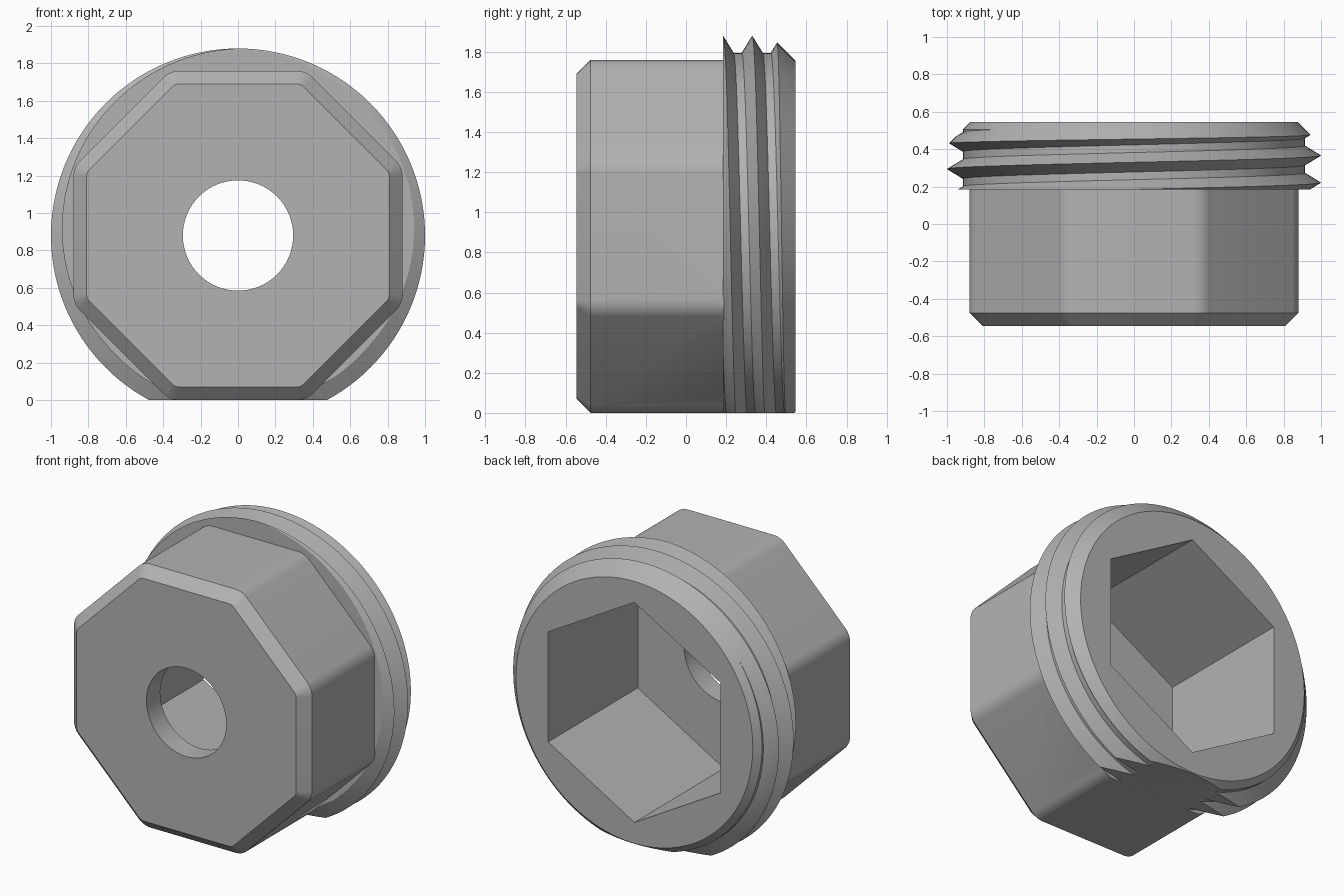
import bpy, bmesh, math
from math import sin, cos, pi, tau

if "Cube" in bpy.data.objects:
    bpy.data.objects.remove(bpy.data.objects["Cube"], do_unlink=True)

AXIS_Z = 0.88                      # height of the plug's axis, which runs along y
PITCH, ROOT, CREST = 0.145, 0.915, 1.0
THREAD_START, THREAD_END = 0.185, 0.545

grey = bpy.data.materials.new("plain grey")
grey.use_nodes = True
colour = (0.45, 0.45, 0.45, 1)
grey.diffuse_color = colour
grey.node_tree.nodes["Principled BSDF"].inputs["Base Color"].default_value = colour


def finish(bm, name):
    bmesh.ops.recalc_face_normals(bm, faces=bm.faces[:])
    me = bpy.data.meshes.new(name)
    bm.to_mesh(me)
    bm.free()
    me.materials.append(grey)
    ob = bpy.data.objects.new(name, me)
    bpy.context.collection.objects.link(ob)
    return ob


def loft(name, rings):
    """Closed solid through rings of (y, [(x, z), ...]) around the axis."""
    bm = bmesh.new()
    loops = [[bm.verts.new((x, y, z + AXIS_Z)) for x, z in pts] for y, pts in rings]
    n = len(loops[0])
    for a, b in zip(loops, loops[1:]):
        for i in range(n):
            j = (i + 1) % n
            bm.faces.new((a[i], a[j], b[j], b[i]))
    bm.faces.new(loops[0])
    bm.faces.new(loops[-1])
    return finish(bm, name)


def circle(r, n):
    return [(r * sin(tau * i / n), r * cos(tau * i / n)) for i in range(n)]


def rounded_octagon(inner, r, steps=6):
    """Octagon whose corner arcs of radius r sit around an octagon of apothem inner."""
    pts = []
    for k in range(8):
        mid = (k + 0.5) * pi / 4
        d = inner / cos(pi / 8)
        for s in range(steps + 1):
            a = mid + (s / steps - 0.5) * pi / 4
            pts.append((d * sin(mid) + r * sin(a), d * cos(mid) + r * cos(a)))
    return pts


def helical_thread(name, n=128, turns=6):
    """Overlong solid screw thread, trimmed later."""
    bm = bmesh.new()
    cols = []
    for j in range(n):
        f = j / n
        col = []
        for k in range(turns):
            for off, r in ((-0.052, ROOT), (0, CREST), (0.052, ROOT)):
                y = THREAD_START + PITCH * (k - 2 + f) + off
                col.append(bm.verts.new((r * sin(tau * f), y, AXIS_Z + r * cos(tau * f))))
        cols.append(col)
    for j in range(n):
        a, b = cols[j], cols[(j + 1) % n]
        shift = 3 if j == n - 1 else 0
        for i in range(len(a) - 1):
            if i + 1 + shift < len(b):
                bm.faces.new((a[i], a[i + 1], b[i + 1 + shift], b[i + shift]))
    # close both ends with fans to the axis
    mid = THREAD_START + PITCH * (turns / 2 - 2)
    ends = [bm.verts.new((0, y, AXIS_Z)) for y in (mid - 0.45, mid + 0.45)]
    for e in [e for e in bm.edges if e.is_boundary]:
        v, w = e.verts
        bm.faces.new((v, w, ends[(v.co.y + w.co.y) / 2 > mid]))
    return finish(bm, name)


def combine(ob, other, operation):
    mod = ob.modifiers.new(operation.lower(), "BOOLEAN")
    mod.operation, mod.object, mod.solver = operation, other, "EXACT"
    bpy.context.view_layer.objects.active = ob
    bpy.ops.object.modifier_apply(modifier=mod.name)
    bpy.data.objects.remove(other, do_unlink=True)


# Threaded collar: trimmed by a 45 degree end cone and a flat underside
collar = helical_thread("threaded_collar")
length = THREAD_END - THREAD_START
combine(collar, loft("end_cone", [(THREAD_START, circle(0.875 + length, 128)),
                                  (THREAD_END, circle(0.875, 128))]), "INTERSECT")
slab = [(-2, -AXIS_Z), (2, -AXIS_Z), (2, 2), (-2, 2)]
combine(collar, loft("underside_trim", [(-1, slab), (1, slab)]), "INTERSECT")

# Octagonal grip with rounded corners and a chamfered front
plug = loft("octagonal_plug", [(-0.545, rounded_octagon(0.76, 0.05)),
                               (-0.475, rounded_octagon(0.76, 0.12)),
                               (0.19, rounded_octagon(0.76, 0.12))])
combine(plug, collar, "UNION")

# Hexagonal socket from the back and round hole through the front wall
hexagon = circle(0.735, 6)
combine(plug, loft("hex_socket", [(-0.40, hexagon), (0.8, hexagon)]), "DIFFERENCE")
bore = circle(0.295, 64)
combine(plug, loft("front_bore", [(-0.8, bore), (0.0, bore)]), "DIFFERENCE")

bpy.ops.object.select_all(action="DESELECT")
plug.select_set(True)
bpy.context.view_layer.objects.active = plug
bpy.ops.object.shade_smooth_by_angle(angle=math.radians(25))
